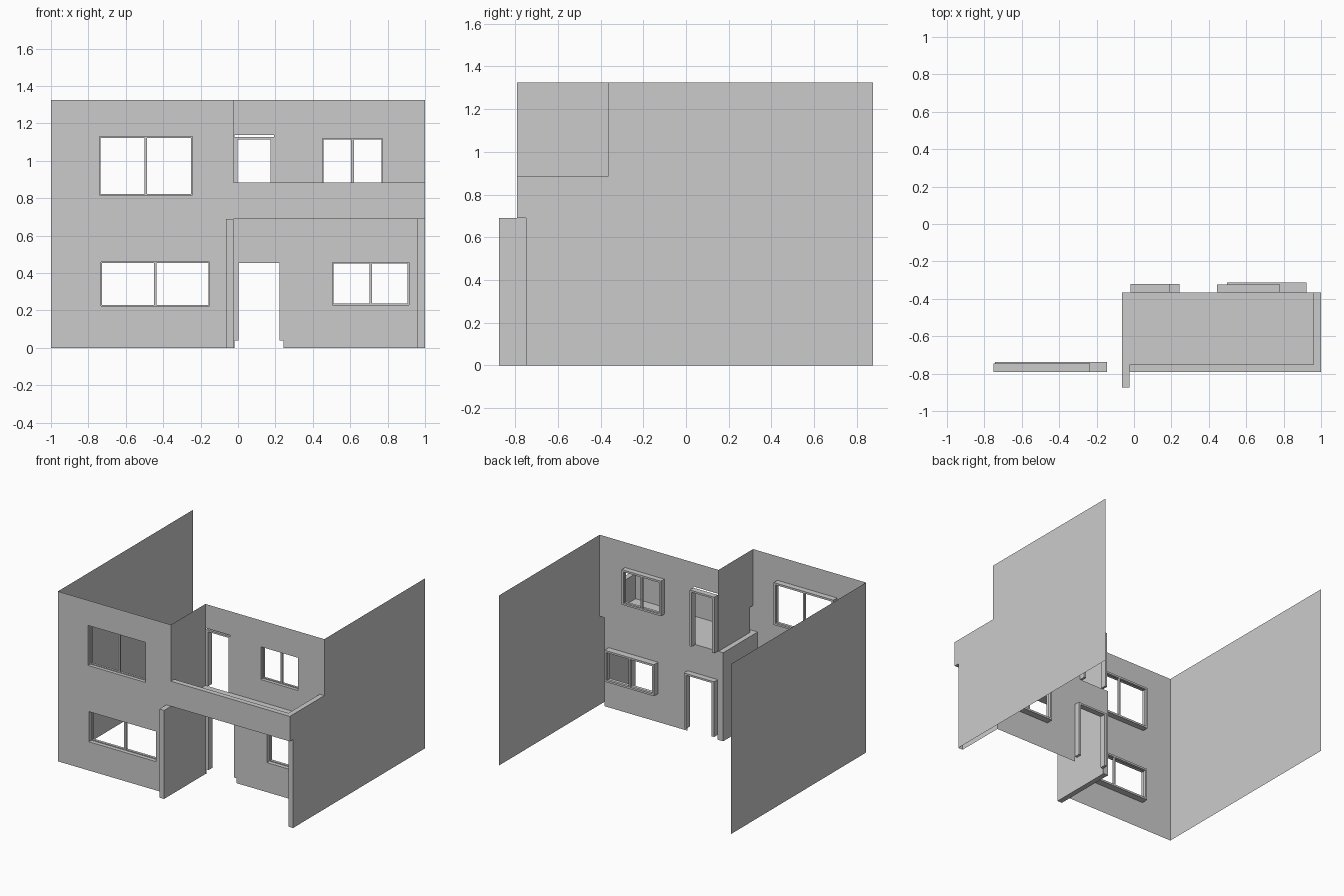
import bpy, bmesh

if "Cube" in bpy.data.objects:
    bpy.data.objects.remove(bpy.data.objects["Cube"])

FRONT, BACK, LOW, RAIL, TOP = -0.79, -0.365, 0.69, 0.885, 1.325
SIDE, END = -0.025, 0.875


def finish(name, bm):
    bmesh.ops.remove_doubles(bm, verts=bm.verts, dist=1e-5)
    bmesh.ops.dissolve_limit(bm, angle_limit=0.01, verts=bm.verts, edges=bm.edges)
    me = bpy.data.meshes.new(name)
    bm.to_mesh(me)
    bm.free()
    ob = bpy.data.objects.new(name, me)
    bpy.context.collection.objects.link(ob)
    return ob


def sheet(name, axis, pos, rect, holes=(), flip=False):
    """Flat sheet across an axis; rect and holes are (u0, u1, v0, v1)."""
    us = sorted({u for r in (rect, *holes) for u in r[:2]})
    vs = sorted({v for r in (rect, *holes) for v in r[2:]})
    bm = bmesh.new()
    for u0, u1 in zip(us, us[1:]):
        for v0, v1 in zip(vs, vs[1:]):
            cu, cv = (u0 + u1) / 2, (v0 + v1) / 2
            if any(h[0] < cu < h[1] and h[2] < cv < h[3] for h in holes):
                continue
            pts = [(u0, v0), (u1, v0), (u1, v1), (u0, v1)]
            if flip:
                pts.reverse()
            place = {'x': lambda u, v: (pos, u, v),
                     'y': lambda u, v: (u, pos, v),
                     'z': lambda u, v: (u, v, pos)}[axis]
            bm.faces.new([bm.verts.new(place(u, v)) for u, v in pts])
    return finish(name, bm)


def box(name, x0, x1, y0, y1, z0, z1):
    bm = bmesh.new()
    bmesh.ops.create_cube(bm, size=1)
    for v in bm.verts:
        v.co = ((x0, x1)[v.co.x > 0], (y0, y1)[v.co.y > 0], (z0, z1)[v.co.z > 0])
    return finish(name, bm)


def prism(name, profile, y0, y1):
    """Extrude an xz outline from y0 to y1."""
    bm = bmesh.new()
    face = bm.faces.new([bm.verts.new((x, y0, z)) for x, z in profile])
    ext = bmesh.ops.extrude_face_region(bm, geom=[face])
    for v in ext['geom']:
        if isinstance(v, bmesh.types.BMVert):
            v.co.y = y1
    bmesh.ops.recalc_face_normals(bm, faces=bm.faces)
    return finish(name, bm)


def ring(name, rect, width, y0, y1):
    """Rectangular frame with an open middle."""
    a, b, c, d = rect
    loops = []
    bm = bmesh.new()
    for y in (y0, y1):
        for w in (0, width):
            loops.append([bm.verts.new(p) for p in (
                (a + w, y, c + w), (b - w, y, c + w), (b - w, y, d - w), (a + w, y, d - w))])
    for p, q in ((0, 1), (1, 3), (3, 2), (2, 0)):
        for i in range(4):
            j = (i + 1) % 4
            bm.faces.new((loops[p][i], loops[p][j], loops[q][j], loops[q][i]))
    bmesh.ops.recalc_face_normals(bm, faces=bm.faces)
    return finish(name, bm)


def window(name, rect, y0, depth):
    """Casing, thin sash set at the back, and a central mullion."""
    a, b, c, d = rect
    w, s = 0.009, 0.006
    y1 = y0 + depth
    ring(name + "_casing", rect, w, y0, y1)
    ring(name + "_sash", (a + w, b - w, c + w, d - w), s, y0 + depth * 0.6, y1)
    m = (a + b) / 2
    box(name + "_mullion", m - 0.007, m + 0.007, y0 + depth * 0.6, y1, c + w, d - w)


def door_frame(name, x0, x1, z0, z1, w, head):
    prism(name, [(x0, z0), (x0 + w, z0), (x0 + w, z1 - head), (x1 - w, z1 - head),
                 (x1 - w, z0), (x1, z0), (x1, z1), (x0, z1)], BACK, -0.32)


# Windows as (x0, x1, z0, z1)
up_left = (-0.75, -0.235, 0.808, 1.138)
low_left = (-0.742, -0.144, 0.215, 0.468)
up_right = (0.443, 0.781, 0.855, 1.128)
low_right = (0.496, 0.922, 0.221, 0.466)

# Outer side walls
sheet("left_wall", 'x', -1, (FRONT, END, 0, TOP), flip=True)
sheet("right_wall", 'x', 1, (FRONT, END, 0, TOP),
      [(FRONT, BACK, RAIL, TOP), (FRONT, -0.75, 0, LOW)])

# Front walls with openings
sheet("front_wall", 'y', FRONT, (-1, SIDE, 0, TOP),
      [up_left, low_left, (-0.065, SIDE, 0, LOW)])
sheet("recessed_wall", 'y', BACK, (SIDE, 1, 0, TOP),
      [up_right, low_right, (-0.02, 0.193, LOW, 1.138),
       (-0.018, 0.243, 0, 0.468), (0.96, 1, 0, LOW)])
sheet("recess_side_wall", 'x', SIDE, (FRONT, BACK, LOW, TOP),
      [(FRONT, -0.75, LOW, RAIL)])

# Porch wall and right-hand pier
box("porch_wall", -0.065, SIDE, -0.875, BACK, 0, LOW)
sheet("pier_front", 'y', -0.75, (0.96, 1, 0, LOW))
sheet("pier_and_parapet_inner", 'x', 0.96, (-0.75, BACK, 0, RAIL), flip=True)

# Balcony floor and parapet
sheet("balcony_floor", 'z', LOW, (SIDE, 1, FRONT, BACK))
sheet("parapet_front", 'y', FRONT, (SIDE, 1, LOW, RAIL))
sheet("parapet_inner", 'y', -0.75, (SIDE, 0.96, LOW, RAIL), flip=True)
sheet("parapet_cap", 'z', RAIL, (SIDE, 1, FRONT, BACK), [(SIDE, 0.96, -0.75, BACK)])

# Windows
window("upper_left_window", up_left, FRONT, 0.045)
window("lower_left_window", low_left, FRONT, 0.052)
window("upper_right_window", up_right, BACK, 0.042)
window("lower_right_window", low_right, BACK, 0.052)

# Door frames
door_frame("balcony_door_frame", -0.02, 0.193, LOW, 1.128, 0.018, 0.014)
door_frame("entrance_door_frame", -0.018, 0.243, 0.038, 0.468, 0.021, 0.014)
